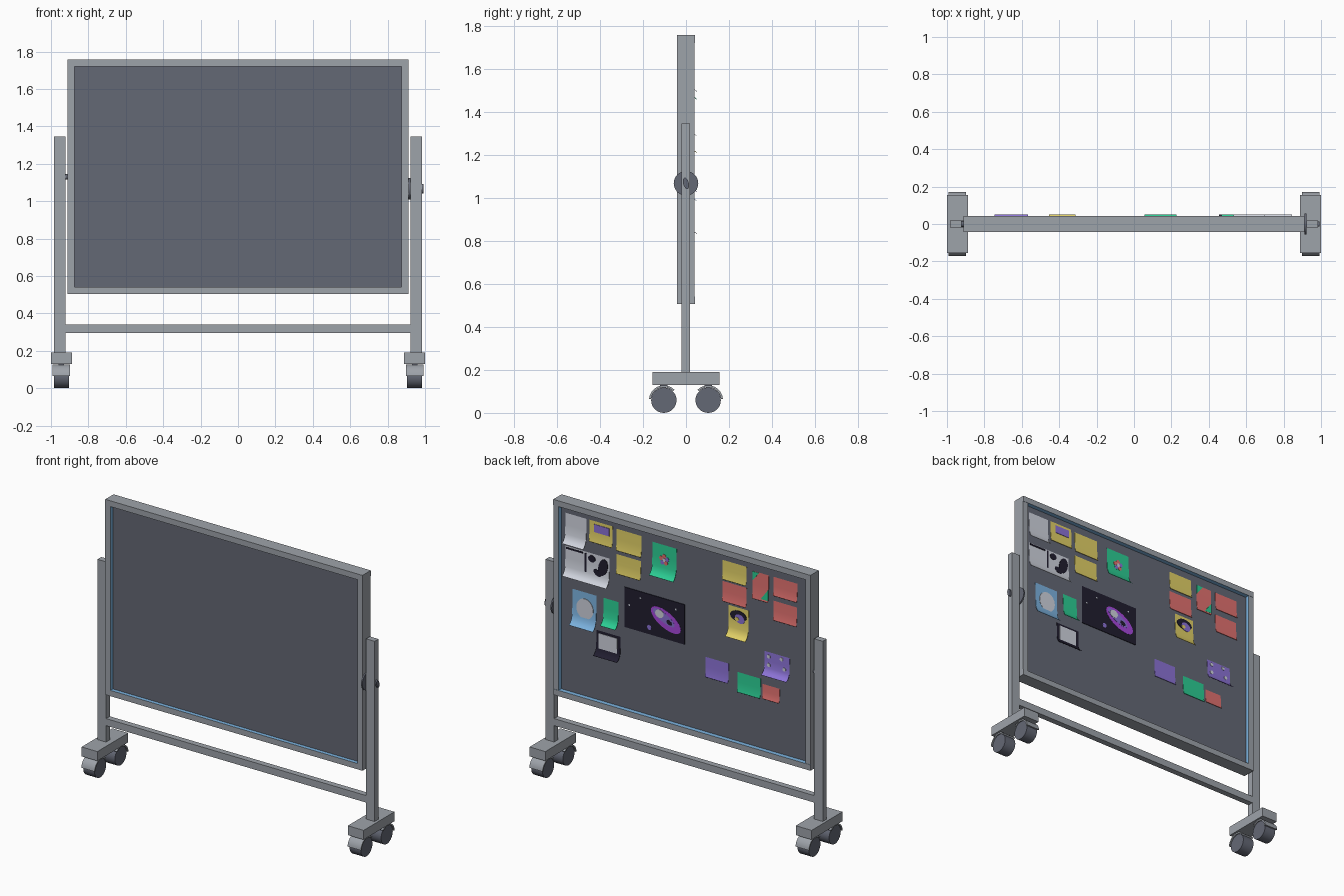
import bpy, bmesh, math
from mathutils import Vector

if "Cube" in bpy.data.objects:
    bpy.data.objects.remove(bpy.data.objects["Cube"])


def material(name, r, g, b):
    lin = [((c / 255 + 0.055) / 1.055) ** 2.4 for c in (r, g, b)]
    m = bpy.data.materials.new(name)
    m.diffuse_color = (*lin, 1)
    m.use_nodes = True
    m.node_tree.nodes["Principled BSDF"].inputs["Base Color"].default_value = m.diffuse_color
    return m


GREY = material("frame grey", 158, 163, 170)
SLATE = material("dark slate", 100, 104, 117)
BLUE = material("light blue", 125, 180, 225)
WHITE = material("paper white", 208, 212, 222)
YELLOW = material("note yellow", 226, 209, 103)
GREEN = material("note green", 44, 206, 148)
RED = material("note red", 226, 114, 112)
PURPLE = material("note purple", 140, 115, 214)
BLACK = material("ink black", 32, 29, 47)
MAGENTA = material("bright violet", 168, 72, 222)


def prism(name, pts, axis, a, b, mat, smooth=False):
    """Extrude a 2D outline from a to b along x (outline y,z) or y (outline x,z)."""
    bm = bmesh.new()

    def place(p, d):
        return (d, p[0], p[1]) if axis == 'x' else (p[0], d, p[1])
    lo = [bm.verts.new(place(p, a)) for p in pts]
    hi = [bm.verts.new(place(p, b)) for p in pts]
    bm.faces.new(lo)
    bm.faces.new(hi)
    n = len(pts)
    for i in range(n):
        j = (i + 1) % n
        bm.faces.new((lo[i], lo[j], hi[j], hi[i]))
    bmesh.ops.recalc_face_normals(bm, faces=bm.faces)
    me = bpy.data.meshes.new(name)
    bm.to_mesh(me)
    bm.free()
    me.materials.append(mat)
    ob = bpy.data.objects.new(name, me)
    bpy.context.collection.objects.link(ob)
    if smooth:
        me.shade_smooth()
        me.set_sharp_from_angle(angle=math.radians(35))
    return ob


def box(name, x, y, z, mat):
    return prism(name, [(y[0], z[0]), (y[1], z[0]), (y[1], z[1]), (y[0], z[1])],
                 'x', x[0], x[1], mat)


def ellipse(cx, cz, rx, rz, rot=0, n=24):
    c, s = math.cos(rot), math.sin(rot)
    out = []
    for i in range(n):
        t = 2 * math.pi * i / n
        u, v = rx * math.cos(t), rz * math.sin(t)
        out.append((cx + u * c - v * s, cz + u * s + v * c))
    return out


# Board frame: four rails whose inward faces are light blue
X0, X1, Z0, Z1 = -0.912, 0.912, 0.505, 1.757
T = 0.037
rails = [
    box("frame_top", (X0, X1), (-0.042, 0.042), (Z1 - T, Z1), GREY),
    box("frame_bottom", (X0, X1), (-0.042, 0.042), (Z0, Z0 + T), GREY),
    box("frame_left", (X0, X0 + T), (-0.042, 0.04), (Z0 + T, Z1 - T), GREY),
    box("frame_right", (X1 - T, X1), (-0.042, 0.04), (Z0 + T, Z1 - T), GREY),
]
for rail, inward in zip(rails, ((0, 0, -1), (0, 0, 1), (1, 0, 0), (-1, 0, 0))):
    rail.data.materials.append(BLUE)
    for f in rail.data.polygons:
        if f.normal.dot(Vector(inward)) > 0.9:
            f.material_index = 1

# Recessed board surface, seen on both sides
box("board_panel", (X0 + T, X1 - T), (-0.017, 0.013), (Z0 + T, Z1 - T), SLATE)

# Stand
box("cross_bar", (-0.922, 0.922), (-0.019, 0.019), (0.295, 0.34), GREY)
for side, sx in (("left", -1), ("right", 1)):
    box(side + "_post", sorted((sx * 0.922, sx * 0.983)), (-0.02, 0.019), (0.185, 1.345), GREY)
    box(side + "_foot", sorted((sx * 0.888, sx * 1.0)), (-0.156, 0.156), (0.13, 0.19), GREY)
    for end, sy in (("front", -1), ("back", 1)):
        cy, cz = sy * 0.103, 0.059
        prism(f"{side}_{end}_wheel", ellipse(cy, cz, 0.059, 0.059, n=28),
              'x', sx * 0.904, sx * 0.984, SLATE, True)
        # curved guard over the outer and upper part of the wheel
        arc = [math.radians(5 + 130 * i / 12) for i in range(13)]
        outline = [(cy + sy * 0.069 * math.cos(t), cz + 0.069 * math.sin(t)) for t in arc]
        outline += [(cy + sy * 0.0595 * math.cos(t), cz + 0.0595 * math.sin(t))
                    for t in reversed(arc)]
        prism(f"{side}_{end}_wheel_guard", outline, 'x', sx * 0.897, sx * 0.991, GREY, True)
        box(f"{side}_{end}_caster_stem", sorted((sx * 0.93, sx * 0.96)),
            (cy - 0.018, cy + 0.018), (0.12, 0.135), SLATE)

# Tilt hardware
prism("left_pivot", ellipse(0, 1.13, 0.015, 0.015), 'x', -0.925, -0.908, SLATE, True)
prism("tilt_axle", ellipse(0, 1.067, 0.012, 0.012), 'x', 0.905, 0.982, SLATE, True)
prism("tilt_disc", ellipse(0, 1.067, 0.057, 0.057, n=32), 'x', 0.9125, 0.9215, SLATE, True)
prism("tilt_handle", ellipse(0, 1.067, 0.027, 0.013, math.radians(105)), 'x', 0.979, 0.993,
      SLATE, True)


# Paper notes on the back; curled ones lift off at the lower edge
def note(name, x0, x1, z1, z0, mat, curled=False):
    h = z1 - z0
    if curled:
        prof = [(0.0145, 0), (0.017, 0.4), (0.019, 0.72), (0.026, 0.85), (0.037, 0.94),
                (0.051, 1.0)]
    else:
        prof = [(0.0145, 0), (0.016, 0.5), (0.018, 0.8), (0.023, 1.0)]
    outer = [(y, z1 - t * h) for y, t in prof]
    inner = [(y - 0.0015, z - 0.0015) for y, z in reversed(outer)]
    return prism(name, outer + inner, 'x', x0, x1, mat, True)


NOTES = [
    ("page", .844, .695, 1.679, 1.495, WHITE, True),
    ("note", .674, .51, 1.68, 1.545, YELLOW, False),
    ("note", .482, .305, 1.673, 1.538, YELLOW, False),
    ("note", .482, .31, 1.511, 1.389, YELLOW, False),
    ("sketch_page", .844, .532, 1.468, 1.287, WHITE, True),
    ("flower_note", .227, .056, 1.658, 1.458, GREEN, True),
    ("moon_note", .794, .624, 1.205, .985, BLUE, True),
    ("tall_note", .574, .468, 1.206, 1.04, GREEN, True),
    ("dark_page", .624, .454, .987, .835, BLACK, True),
    ("note", -.27, -.44, 1.675, 1.555, YELLOW, False),
    ("note", -.27, -.44, 1.54, 1.415, RED, False),
    ("narrow_note", -.483, -.597, 1.662, 1.489, RED, False),
    ("note", -.632, -.80, 1.663, 1.545, RED, False),
    ("note", -.632, -.797, 1.51, 1.388, RED, False),
    ("picture_note", -.313, -.455, 1.398, 1.21, YELLOW, True),
    ("note", -.15, -.313, 1.021, .896, PURPLE, False),
    ("note", -.377, -.54, .985, .86, GREEN, False),
    ("small_note", -.554, -.675, .956, .865, RED, False),
    ("dotted_note", -.568, -.746, 1.171, 1.03, PURPLE, True),
]
for n in NOTES:
    note(*n)
box("space_poster", (-.001, .425), (0.012, 0.017), (1.06, 1.316), BLACK)


# Flat drawings on the notes
def patch(name, x0, x1, z0, z1, mat, y=0.02):
    box(name, sorted((x0, x1)), (y - 0.003, y), (z0, z1), mat)


def blob(name, cx, cz, rx, rz, mat, rot=0, y=0.02, n=20):
    prism(name, ellipse(cx, cz, rx, rz, math.radians(rot), n), 'y', y - 0.003, y, mat)


patch("purple_label", .638, .532, 1.612, 1.662, PURPLE)
patch("dark_page_inset", .605, .475, .872, .972, WHITE)
blob("moon_disc", .704, 1.10, .06, .066, WHITE)
patch("sketch_divider", .705, .693, 1.34, 1.46, BLACK)
patch("sketch_edge", .838, .72, 1.452, 1.462, BLACK)
blob("sketch_figure", .575, 1.4, .032, .055, BLACK, 15)
blob("sketch_figure", .655, 1.435, .025, .022, BLACK)
blob("sketch_figure", .615, 1.355, .03, .018, BLACK, 30)
# flower
for k in range(5):
    a = 2 * math.pi * k / 5 + math.pi / 2
    blob("flower_petal", .142 + .022 * math.cos(a), 1.565 + .022 * math.sin(a), .014, .014,
         RED if k % 2 == 0 else PURPLE, n=10)
blob("flower_heart", .142, 1.565, .012, .012, WHITE, y=0.021, n=10)
# green corners on the narrow note
prism("green_corner", [(-.483, 1.66), (-.53, 1.66), (-.483, 1.60)], 'y', .015, .018, GREEN)
prism("green_corner", [(-.597, 1.50), (-.597, 1.57), (-.545, 1.50)], 'y', .018, .022, GREEN)
# poster galaxy
blob("galaxy", .13, 1.183, .115, .056, MAGENTA, 26, .0185, 28)
blob("galaxy_arm", .145, 1.195, .085, .03, PURPLE, 26, .0195, 24)
blob("galaxy_core", .175, 1.212, .03, .026, WHITE, 0, .0205)
blob("galaxy_shade", .105, 1.172, .022, .013, BLACK, 26, .0205)
for x, z in ((.39, 1.21), (.31, 1.275), (.06, 1.27)):
    blob("star", x, z, .006, .006, WHITE, 0, .0185, 8)
blob("planet", .248, 1.105, .015, .017, PURPLE, 0, .0185, 10)
# picture on the yellow note
blob("picture_back", -.384, 1.345, .058, .035, BLACK, 0, .02)
blob("picture_shape", -.395, 1.33, .035, .028, PURPLE, 20, .021)
blob("picture_spot", -.375, 1.325, .015, .013, YELLOW, 0, .022, 10)
# dots
for x, z in ((-.60, 1.145), (-.69, 1.15), (-.60, 1.09), (-.71, 1.09)):
    blob("note_dot", x, z, .012, .012, WHITE, 0, .021, 10)
